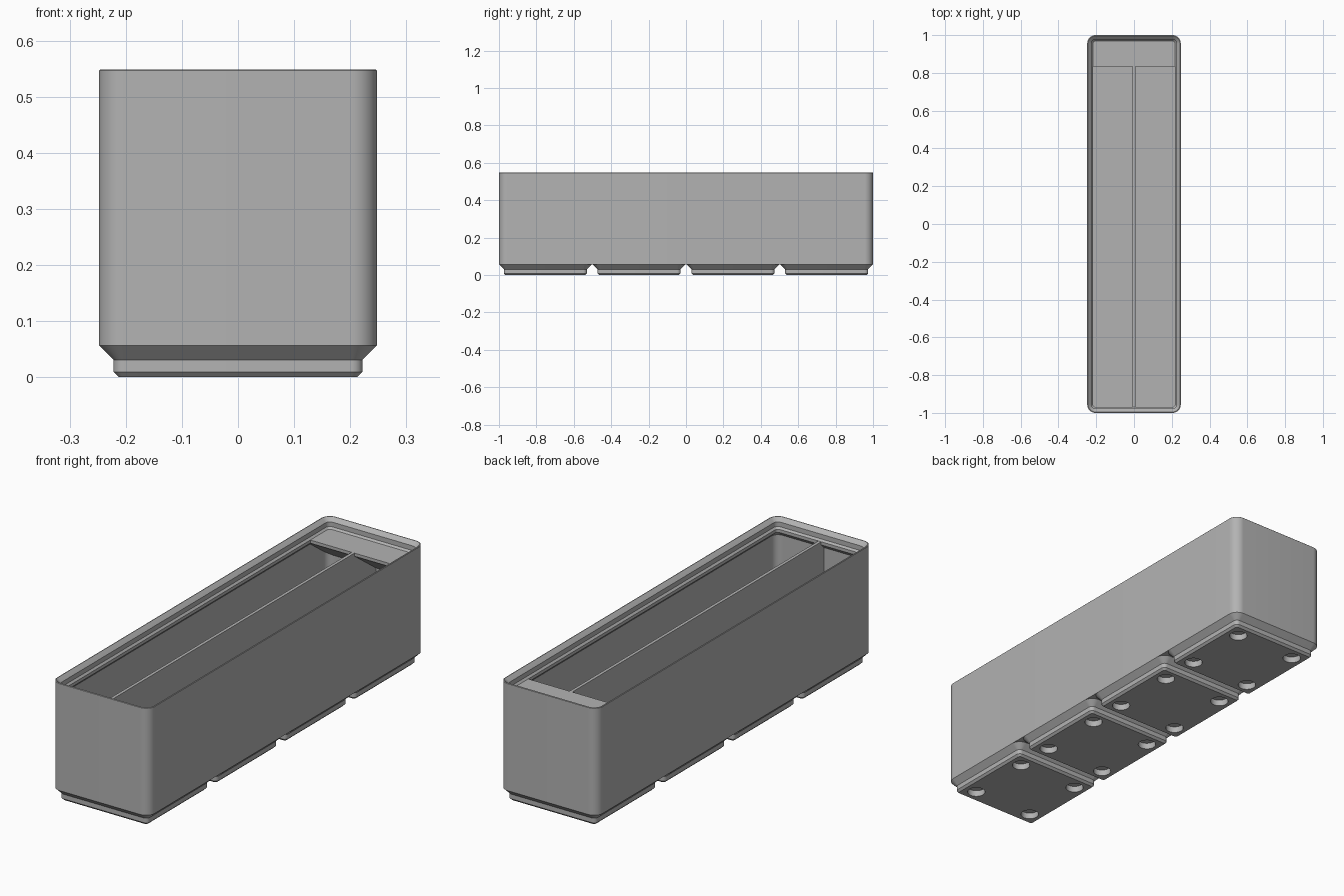
import bpy, bmesh, math

if "Cube" in bpy.data.objects:
    bpy.data.objects.remove(bpy.data.objects["Cube"])

MM = 2 / 167.5                     # model units per millimetre
HX, HY, R = 20.75 * MM, 1.0, 3.75 * MM
Z_FOOT, Z_FLOOR, Z_RIM = 0.0567, 0.0855, 0.5015
SEG = 12

grey = bpy.data.materials.new("plain grey")
grey.diffuse_color = (0.45, 0.45, 0.45, 1)
grey.use_nodes = True
grey.node_tree.nodes["Principled BSDF"].inputs["Base Color"].default_value = grey.diffuse_color


def finish(bm, name, smooth=True):
    bmesh.ops.recalc_face_normals(bm, faces=bm.faces[:])
    me = bpy.data.meshes.new(name)
    bm.to_mesh(me)
    bm.free()
    ob = bpy.data.objects.new(name, me)
    bpy.context.collection.objects.link(ob)
    me.materials.append(grey)
    if smooth:
        shade(ob)
    return ob


def shade(ob):
    bpy.ops.object.select_all(action='DESELECT')
    ob.select_set(True)
    bpy.context.view_layer.objects.active = ob
    bpy.ops.object.shade_smooth_by_angle(angle=math.radians(25))


def ring(bm, hx, hy, inset, z, cy=0):
    """Rounded rectangle, inset from the outer outline."""
    r = R - inset
    verts = []
    for i, (sx, sy) in enumerate([(1, 1), (-1, 1), (-1, -1), (1, -1)]):
        for k in range(SEG + 1):
            a = math.pi / 2 * (i + k / SEG)
            verts.append(bm.verts.new((sx * (hx - R) + r * math.cos(a),
                                       cy + sy * (hy - R) + r * math.sin(a), z)))
    return verts


def loft(bm, hx, hy, profile, cy=0):
    """Closed solid through rings given as (inset, z)."""
    rings = [ring(bm, hx, hy, d, z, cy) for d, z in profile]
    n = len(rings[0])
    for a, b in zip(rings, rings[1:]):
        for i in range(n):
            j = (i + 1) % n
            bm.faces.new((a[i], a[j], b[j], b[i]))
    bm.faces.new(rings[0][::-1])
    bm.faces.new(rings[-1])


# Bin body: outer wall, stacking lip, inner wall and floor in one loft
bm = bmesh.new()
loft(bm, HX, HY, [
    (0, Z_FOOT), (0, 0.5465), (0.002, 0.5485), (0.005, 0.5485), (0.008, 0.546),
    (0.0227, 0.5313), (0.0227, 0.5098), (0.031, Z_RIM), (0.031, 0.4872),
    (0.0113, 0.4675), (0.0113, Z_FLOOR)])
finish(bm, "bin_body")

# Four stepped feet
centres = [(i - 1.5) * 42 * MM for i in range(4)]
bm = bmesh.new()
for cy in centres:
    loft(bm, HX, HX, [(0.0352, 0), (0.0257, 0.0096), (0.0257, 0.031), (0, Z_FOOT)], cy)
feet = finish(bm, "feet", smooth=False)

# Round holes in the underside of each foot
bm = bmesh.new()
depth, off = 2.4 * MM, 13 * MM
for cy in centres:
    for sx in (-1, 1):
        for sy in (-1, 1):
            res = bmesh.ops.create_cone(bm, cap_ends=True, segments=40, radius1=3.25 * MM,
                                        radius2=3.25 * MM, depth=2 * depth)
            bmesh.ops.translate(bm, verts=res["verts"], vec=(sx * off, cy + sy * off, 0))
cutter = finish(bm, "hole_cutter", smooth=False)
mod = feet.modifiers.new("holes", 'BOOLEAN')
mod.operation, mod.solver, mod.object = 'DIFFERENCE', 'EXACT', cutter
bpy.context.view_layer.objects.active = feet
bpy.ops.object.modifier_apply(modifier=mod.name)
bpy.data.objects.remove(cutter)
shade(feet)

# Lengthwise divider
bm = bmesh.new()
bmesh.ops.create_cube(bm, size=1)
for v in bm.verts:
    v.co = (v.co.x * 1.2 * MM, v.co.y * 1.976, Z_RIM if v.co.z > 0 else Z_FLOOR - 0.005)
finish(bm, "divider", smooth=False)

# Label shelf along the back wall, sloped underneath
bm = bmesh.new()
slices = []
for y, hx in [(0.833, 0.238), (0.96, 0.238), (0.99, 0.21)]:
    zb = Z_RIM - 0.0143 - (y - 0.833) * math.tan(math.radians(36))
    slices.append([bm.verts.new(c) for c in
                   [(-hx, y, zb), (hx, y, zb), (hx, y, Z_RIM), (-hx, y, Z_RIM)]])
for a, b in zip(slices, slices[1:]):
    for i in range(4):
        bm.faces.new((a[i], a[(i + 1) % 4], b[(i + 1) % 4], b[i]))
bm.faces.new(slices[0])
bm.faces.new(slices[-1])
finish(bm, "label_shelf", smooth=False)
